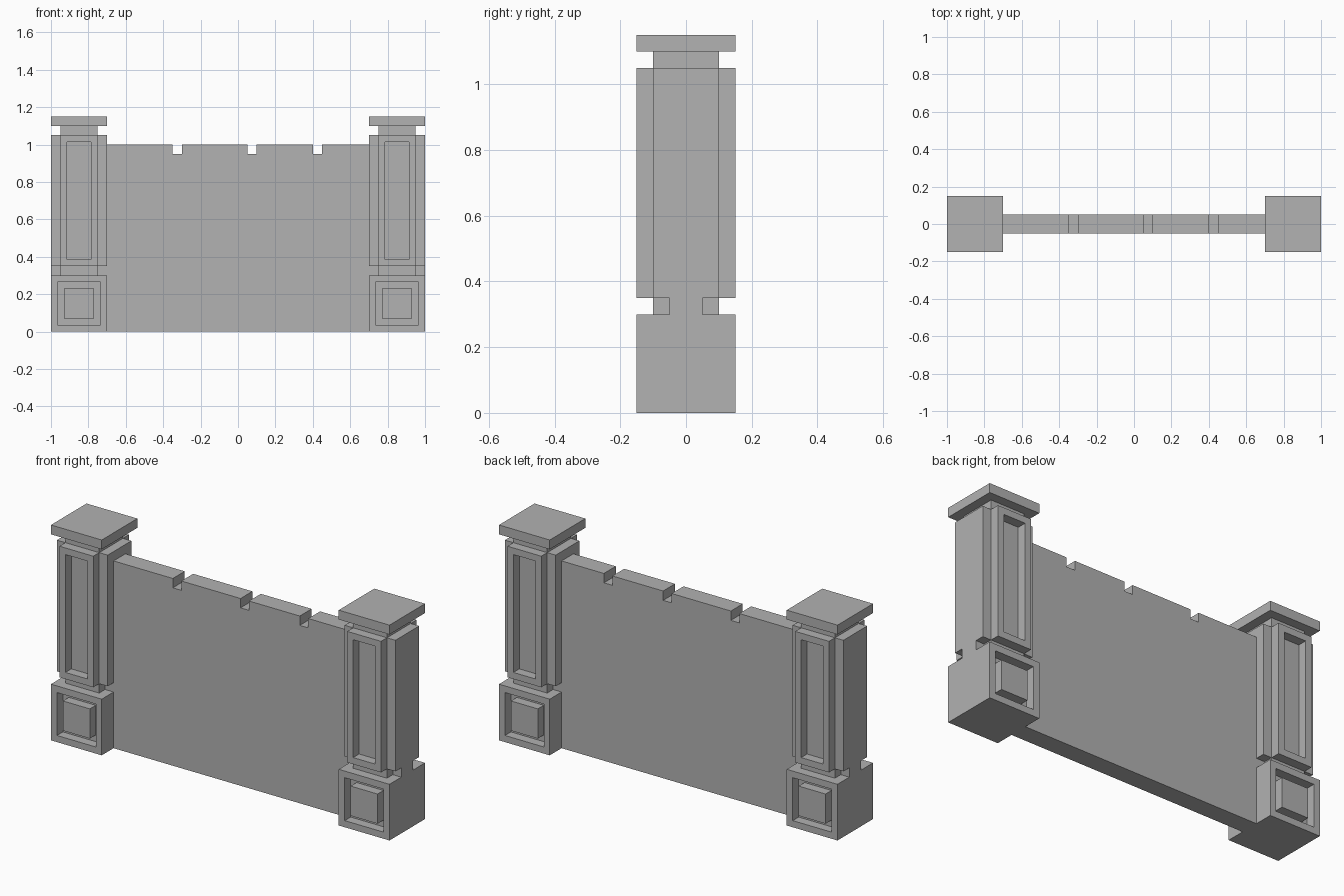
import bpy
import bmesh
from mathutils import Vector

cube = bpy.data.objects.get("Cube")
if cube:
    bpy.data.objects.remove(cube, do_unlink=True)

U = 0.05            # building module
PILLAR_X = 0.85     # pillar centre distance

stone = bpy.data.materials.new("grey stone")
stone.use_nodes = True
GREY = (0.445, 0.445, 0.445, 1)
stone.diffuse_color = GREY
stone.node_tree.nodes["Principled BSDF"].inputs["Base Color"].default_value = GREY


def prism(outline, direction):
    """Extrude a closed outline of 3D points along a direction."""
    bm = bmesh.new()
    face = bm.faces.new([bm.verts.new(p) for p in outline])
    result = bmesh.ops.extrude_face_region(bm, geom=[face], use_keep_orig=True)
    moved = [g for g in result["geom"] if isinstance(g, bmesh.types.BMVert)]
    bmesh.ops.translate(bm, verts=moved, vec=direction)
    bmesh.ops.recalc_face_normals(bm, faces=bm.faces)
    return bm


def block(half_x, half_y, z0, z1):
    outline = [(-half_x, -half_y, z0), (half_x, -half_y, z0),
               (half_x, half_y, z0), (-half_x, half_y, z0)]
    return prism(outline, (0, 0, z1 - z0))


def panel(bm, steps):
    """Inset the front and back faces, then push each step in or out."""
    for sign in (-1, 1):
        outer = max(f.calc_center_median().y * sign for f in bm.faces)
        face = next(f for f in bm.faces if f.normal.y * sign > 0.9
                    and f.calc_center_median().y * sign > outer - U / 10)
        for push in steps:
            bmesh.ops.inset_individual(bm, faces=[face], thickness=U)
            face = bmesh.ops.extrude_discrete_faces(bm, faces=[face])["faces"][0]
            bmesh.ops.translate(bm, verts=face.verts, vec=Vector((0, sign * push, 0)))
    return bm


def finish(bm, name, x=0):
    mesh = bpy.data.meshes.new(name)
    bm.to_mesh(mesh)
    bm.free()
    mesh.materials.append(stone)
    obj = bpy.data.objects.new(name, mesh)
    obj.location.x = x
    bpy.context.collection.objects.link(obj)


# Wall with three notches in its top edge
top = [(-0.75, 1)]
for x in (-0.35, 0.05, 0.4):
    top += [(x, 1), (x, 1 - U), (x + U, 1 - U), (x + U, 1)]
top += [(0.75, 1), (0.75, 0), (-0.75, 0)]
finish(prism([(x, -U, z) for x, z in top], (0, 2 * U, 0)), "wall")

# Cross-shaped shaft section
cross = []
for sx, sy in ((1, 1), (-1, 1), (-1, -1), (1, -1)):
    corner = [(3, 2), (2, 2), (2, 3)]
    if sx * sy < 0:
        corner.reverse()
    cross += [(sx * a * U, sy * b * U, 0.35) for a, b in corner]

for side, x in (("left", PILLAR_X), ("right", -PILLAR_X)):
    # Plinth with a sunken panel and a raised square boss, front and back
    finish(panel(block(3 * U, 3 * U, 0, 0.3), (-U, U)), side + "_plinth", x)
    # Narrow joint with a tie flush with the outer side
    finish(block(2 * U, 2 * U, 0.3, 0.35), side + "_lower_neck", x)
    finish(block(3 * U, U, 0.3, 0.35), side + "_tie", x)
    # Shaft with long sunken panels
    finish(panel(prism(cross, (0, 0, 0.7)), (-U,)), side + "_shaft", x)
    # Neck and cap slab
    finish(block(2 * U, 2 * U, 1.05, 1.1), side + "_upper_neck", x)
    finish(block(3 * U, 3 * U, 1.1, 1.15), side + "_cap", x)
